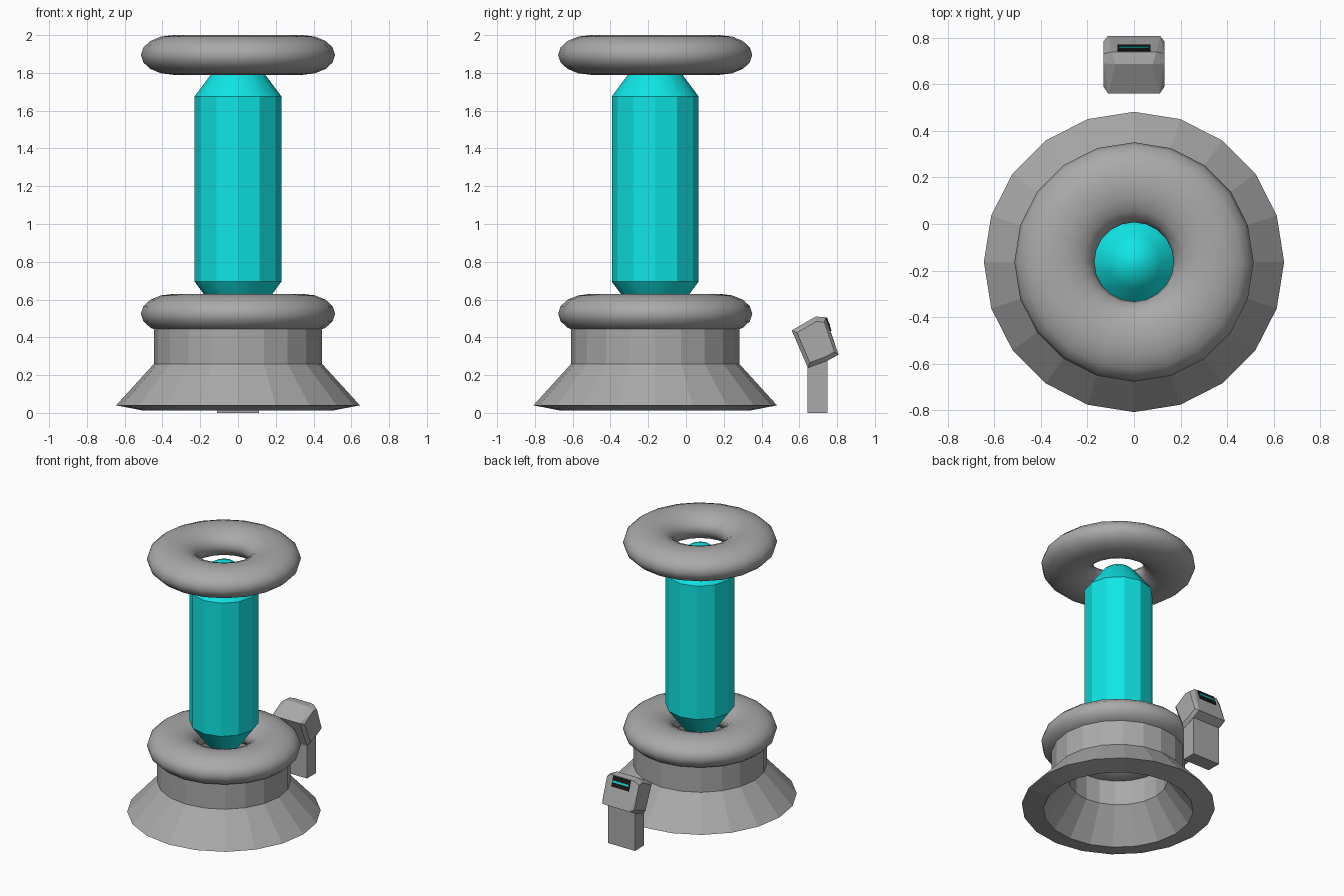
import bpy, bmesh
from math import sin, cos, pi, radians, atan2
from mathutils import Matrix, Vector

if "Cube" in bpy.data.objects:
    bpy.data.objects.remove(bpy.data.objects["Cube"])

CY = -0.163  # centre line of the big round column
GREY = (0.4, 0.4, 0.4)
TEAL = (0.005, 0.79, 0.79)
BLACK = (0.01, 0.01, 0.01)


def finish(name, bm, color=GREY, smooth=None):
    bmesh.ops.recalc_face_normals(bm, faces=bm.faces)
    mesh = bpy.data.meshes.new(name)
    bm.to_mesh(mesh)
    bm.free()
    ob = bpy.data.objects.new(name, mesh)
    bpy.context.collection.objects.link(ob)
    mat = bpy.data.materials.new(name + "_colour")
    mat.diffuse_color = (*color, 1)
    mat.use_nodes = True
    mat.node_tree.nodes["Principled BSDF"].inputs["Base Color"].default_value = mat.diffuse_color
    mesh.materials.append(mat)
    if smooth:
        bpy.ops.object.select_all(action='DESELECT')
        ob.select_set(True)
        bpy.context.view_layer.objects.active = ob
        bpy.ops.object.shade_smooth_by_angle(angle=radians(smooth))
    return ob


def lathe(name, profile, sides, closed=True, **kw):
    """Turn an (r, z) profile around the column's centre line."""
    bm = bmesh.new()
    rings = []
    for i in range(sides):
        a = 2 * pi * i / sides
        rings.append([bm.verts.new((r * cos(a), CY + r * sin(a), z)) for r, z in profile])
    n = len(profile)
    for i in range(sides):
        p, q = rings[i], rings[(i + 1) % sides]
        for j in range(n if closed else n - 1):
            k = (j + 1) % n
            bm.faces.new((p[j], q[j], q[k], p[k]))
    bmesh.ops.remove_doubles(bm, verts=bm.verts, dist=1e-5)
    return finish(name, bm, **kw)


def box(name, center, size, tilt=0, **kw):
    bm = bmesh.new()
    m = Matrix.Translation(center) @ Matrix.Rotation(tilt, 4, 'X') @ Matrix.Diagonal((*size, 1))
    bmesh.ops.create_cube(bm, size=1, matrix=m)
    return finish(name, bm, **kw)


# Hollow flared base
lathe("flared_base", [(0.645, 0.04), (0.445, 0.26), (0.445, 0.5), (0.33, 0.5),
                      (0.33, 0.24), (0.5, 0.012)], 20)

# Two flattened rings
for name, z in (("lower_ring", 0.525), ("upper_ring", 1.895)):
    section = [(0.342 + 0.172 * cos(t * pi / 8), z + 0.105 * sin(t * pi / 8)) for t in range(16)]
    lathe(name, section, 20, smooth=50)

# Glowing core with tapered, rounded ends
lathe("core", [(0, 0.486), (0.035, 0.492), (0.075, 0.508), (0.115, 0.54), (0.23, 0.695),
               (0.23, 1.675), (0.115, 1.83), (0.075, 1.862), (0.035, 1.878), (0, 1.884)],
      12, closed=False, color=TEAL, smooth=26)

# Console stand
box("console_stand", (0, 0.697, 0.15), (0.22, 0.106, 0.3))

# Console head: tilted block with chamfered sides (y, z, half width)
outline = [(0.56, 0.437, 0.11), (0.687, 0.51, 0.08), (0.74, 0.506, 0.095),
           (0.808, 0.308, 0.112), (0.75, 0.277, 0.112), (0.645, 0.238, 0.11)]
mid = Vector((sum(p[0] for p in outline) / 6, sum(p[1] for p in outline) / 6))
bm = bmesh.new()
for y, z, w in outline:
    inner = mid.lerp(Vector((y, z)), 0.8)
    for s in (-1, 1):
        bm.verts.new((s * w, y, z))
        bm.verts.new((s * 0.13, inner.x, inner.y))
bmesh.ops.convex_hull(bm, input=bm.verts)
bmesh.ops.dissolve_limit(bm, angle_limit=radians(1), verts=bm.verts, edges=bm.edges)
finish("console_head", bm)

# Screen and its light strip, lying on the console's rear face
tilt = atan2(0.068, 0.198)
box("screen", (0, 0.754, 0.468), (0.14, 0.01, 0.075), tilt, color=BLACK)
box("screen_strip", (0, 0.755, 0.468), (0.13, 0.013, 0.013), tilt, color=TEAL)
